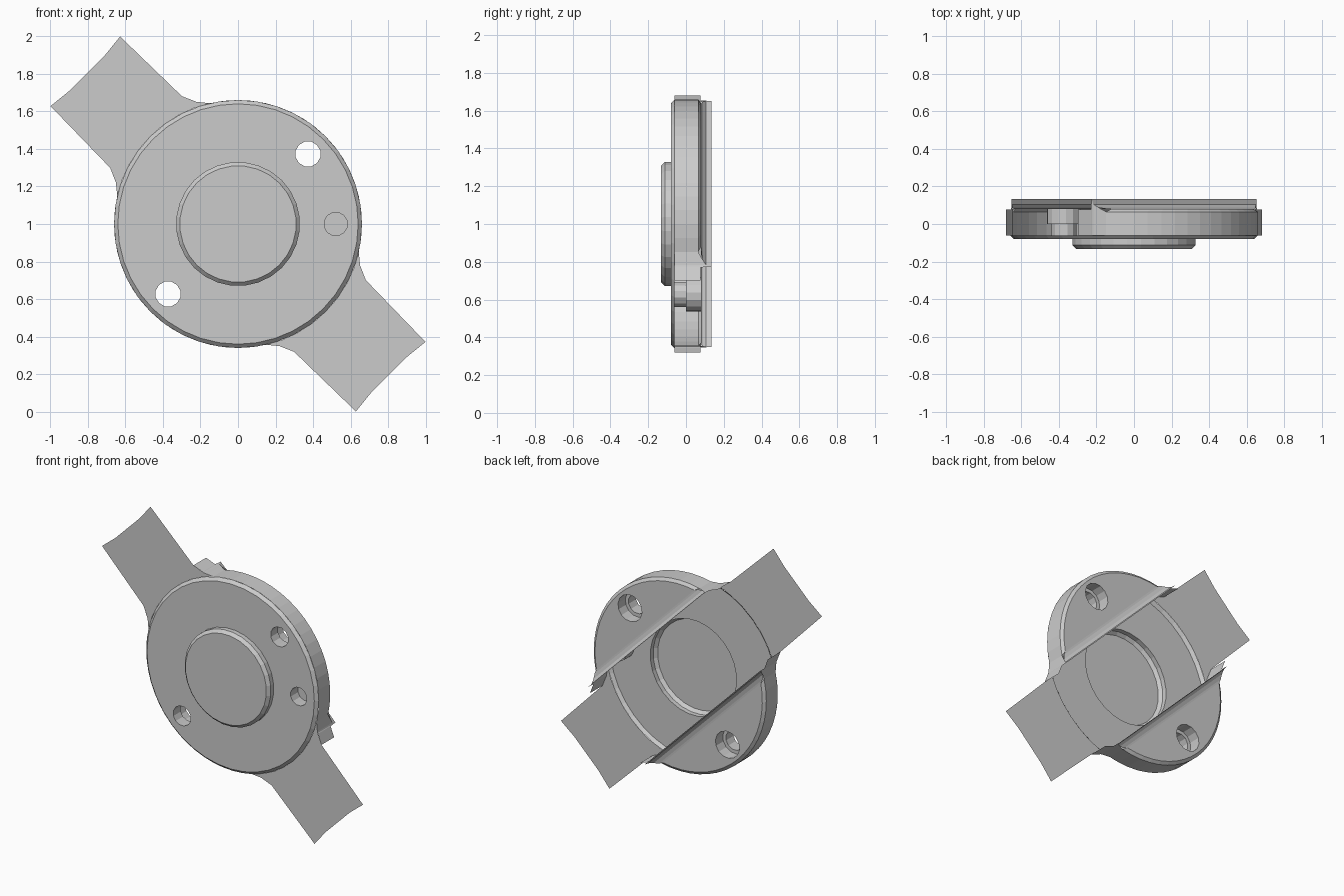
import bpy, bmesh
from math import sin, cos, radians, sqrt, tau

if "Cube" in bpy.data.objects:
    bpy.data.objects.remove(bpy.data.objects["Cube"])

# Local frame: u runs along the strap (up-left), v across it, y is depth
def P(u, v, y):
    return ((v - u) / sqrt(2), y, 1 + (u + v) / sqrt(2))

def arc(r, a0, a1, n):
    return [(r * cos(radians(a0 + (a1 - a0) * i / n)),
             r * sin(radians(a0 + (a1 - a0) * i / n))) for i in range(n + 1)]

def circle(r, n, cu=0, cv=0):
    return [(cu + r * cos(tau * i / n), cv + r * sin(tau * i / n)) for i in range(n)]

def finish(name, bm):
    bmesh.ops.remove_doubles(bm, verts=bm.verts, dist=0.0005)
    bmesh.ops.recalc_face_normals(bm, faces=bm.faces)
    me = bpy.data.meshes.new(name)
    bm.to_mesh(me)
    bm.free()
    ob = bpy.data.objects.new(name, me)
    bpy.context.collection.objects.link(ob)
    return ob

def sheet(bm, loops, y):
    """Flat face at depth y; loops after the first are holes."""
    edges = []
    for loop in loops:
        vs = [bm.verts.new(P(u, v, y)) for u, v in loop]
        edges += [bm.edges.new((vs[i - 1], vs[i])) for i in range(len(vs))]
    bmesh.ops.triangle_fill(bm, use_beauty=True, edges=edges)

def loft(bm, rows, closed=False):
    """Quads between rows of (u, v, y) points."""
    vr = [[bm.verts.new(P(*p)) for p in row] for row in rows]
    for a, b in zip(vr, vr[1:]):
        for i in range(len(a) if closed else len(a) - 1):
            j = (i + 1) % len(a)
            bm.faces.new((a[i], a[j], b[j], b[i]))

def at(pts, y):
    return [(u, v, y) for u, v in pts]

FRONT, EDGE, BACK = -0.08, -0.06, 0.08
HOLE_V, PIN = 0.527, (-0.368, 0.368)

# Front shell: flat ring with hole openings, chamfered rim and hollow boss
bm = bmesh.new()
sheet(bm, [circle(0.64, 40), circle(0.33, 28), circle(0.068, 12, 0, HOLE_V),
           circle(0.068, 12, 0, -HOLE_V), circle(0.063, 12, *PIN)], FRONT)
loft(bm, [at(circle(0.64, 40), FRONT), at(circle(0.66, 40), EDGE)], True)
loft(bm, [at(circle(0.33, 28), FRONT), at(circle(0.33, 28), -0.112),
          at(circle(0.31, 28), -0.132)], True)
sheet(bm, [circle(0.31, 28)], -0.132)
finish("front_shell", bm)

# Blind pin hole
bm = bmesh.new()
loft(bm, [at(circle(0.063, 12, *PIN), y) for y in (FRONT, 0)], True)
sheet(bm, [circle(0.063, 12, *PIN)], 0)
finish("pin_hole", bm)

# Thin straps with flared roots and hollow ends
half = [(0.66 * cos(radians(32)), 0.35), (0.615, 0.304), (0.693, 0.27),
        (1.15, 0.262), (1.136, 0.13)]
for name, s in (("upper_strap", 1), ("lower_strap", -1)):
    outline = half + [(u, -v) for u, v in reversed(half)] + arc(0.66, -32, 32, 8)[1:-1]
    bm = bmesh.new()
    sheet(bm, [[(s * u, s * v) for u, v in outline]], EDGE)
    finish(name, bm)

# Two hollow side housings: wall, back plate, curled lip, counterbored hole
lip = [(0.53, 0.36, 0.08), (0.56, 0.348, 0.081), (0.59, 0.325, 0.087),
       (0.612, 0.306, 0.105), (0.62, 0.301, 0.134)]
horn = [(0.693, 0.27, 0.078), (0.625, 0.30, 0.078), (0.62, 0.301, 0.134),
        (0.612, 0.306, 0.105), (0.59, 0.325, 0.087)]
for name, s in (("right_housing", 1), ("left_housing", -1)):
    S = lambda pts: [(s * p[0], s * p[1], *p[2:]) for p in pts]
    bm = bmesh.new()
    rim = arc(0.66, 32, 148, 18)
    inner = arc(0.64, 34.2, 145.8, 18)
    top = horn + at(rim, 0.065) + [(-u, v, y) for u, v, y in reversed(horn)]
    loft(bm, [S([(u, v, EDGE) for u, v, y in top]), S(top)])
    loft(bm, [S(at(rim, 0.065)), S(at(inner, BACK))])
    sheet(bm, [S(inner), S(circle(0.092, 14, 0, HOLE_V))], BACK)
    loft(bm, [S([(u, v, y), (-u, v, y)]) for u, v, y in lip])
    # stepped screw hole
    big, small = S(circle(0.092, 14, 0, HOLE_V)), S(circle(0.068, 12, 0, HOLE_V))
    loft(bm, [at(big, BACK), at(big, 0)], True)
    sheet(bm, [big, small], 0)
    loft(bm, [at(small, 0), at(small, FRONT)], True)
    finish(name, bm)
